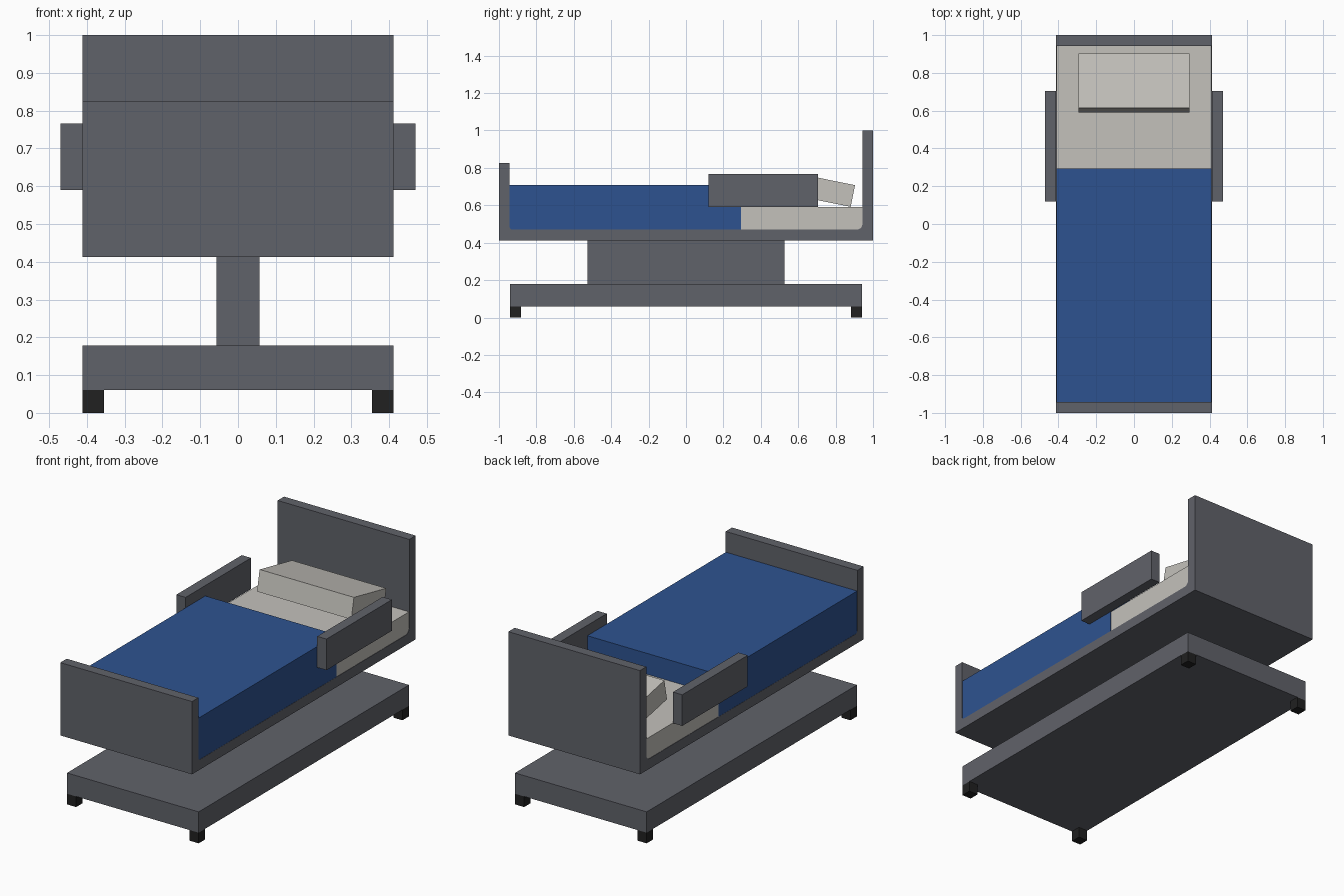
import bpy, bmesh, math

if "Cube" in bpy.data.objects:
    bpy.data.objects.remove(bpy.data.objects["Cube"])


def material(name, rgb):
    m = bpy.data.materials.new(name)
    m.diffuse_color = (*rgb, 1)
    m.use_nodes = True
    m.node_tree.nodes["Principled BSDF"].inputs["Base Color"].default_value = m.diffuse_color
    return m


GREY = material("grey frame", (0.118, 0.123, 0.144))
BLACK = material("black foot", (0.015, 0.015, 0.015))
BLUE = material("blue blanket", (0.027, 0.086, 0.28))
CREAM = material("cream linen", (0.55, 0.535, 0.5))


def finish(name, bm, mat):
    bmesh.ops.recalc_face_normals(bm, faces=bm.faces)
    me = bpy.data.meshes.new(name)
    bm.to_mesh(me)
    bm.free()
    me.materials.append(mat)
    ob = bpy.data.objects.new(name, me)
    bpy.context.collection.objects.link(ob)
    return ob


def box(name, x, y, z, mat):
    """Box from (min, max) pairs, origin at its centre."""
    bm = bmesh.new()
    bmesh.ops.create_cube(bm, size=1)
    bmesh.ops.scale(bm, vec=[b - a for a, b in (x, y, z)], verts=bm.verts)
    ob = finish(name, bm, mat)
    ob.location = [(a + b) / 2 for a, b in (x, y, z)]
    return ob


def fillet(cy, cz, r, a0, a1, n=5):
    return [(cy + r * math.cos(math.radians(a0 + (a1 - a0) * i / n)),
             cz + r * math.sin(math.radians(a0 + (a1 - a0) * i / n))) for i in range(n + 1)]


# Bed frame: U-shaped side profile with headboard, footboard and filleted inner corners
profile = [(-1, 0.413), (1, 0.413), (1, 1.0), (0.943, 1.0)]
profile += fillet(0.943 - 0.03, 0.47 + 0.03, 0.03, 0, -90)
profile += fillet(-0.943 + 0.015, 0.47 + 0.015, 0.015, -90, -180)
profile += [(-0.943, 0.825), (-1, 0.825)]
bm = bmesh.new()
face = bm.faces.new([bm.verts.new((-0.412, y, z)) for y, z in profile])
ext = bmesh.ops.extrude_face_region(bm, geom=[face])
bmesh.ops.translate(bm, vec=(0.824, 0, 0),
                    verts=[g for g in ext["geom"] if isinstance(g, bmesh.types.BMVert)])
finish("bed_frame", bm, GREY)

# Base, lifting column and feet
box("base", (-0.412, 0.412), (-0.94, 0.94), (0.06, 0.178), GREY)
box("lift_column", (-0.057, 0.057), (-0.527, 0.527), (0.178, 0.413), GREY)
for sx, side in ((-1, "left"), (1, "right")):
    for sy, end in ((-1, "front"), (1, "back")):
        xs = sorted((sx * 0.355, sx * 0.412))
        ys = sorted((sy * 0.882, sy * 0.94))
        box(f"{end}_{side}_foot", xs, ys, (0, 0.06), BLACK)
    # Side rail
    box(f"{side}_rail", sorted((sx * 0.412, sx * 0.47)), (0.12, 0.705), (0.59, 0.766), GREY)

# Mattress and blanket
box("mattress", (-0.41, 0.41), (-0.942, 0.943), (0.469, 0.59), CREAM)
box("blanket", (-0.411, 0.411), (-0.943, 0.295), (0.47, 0.708), BLUE)

# Pillow, tilted with its front edge raised
pillow = box("pillow", (-0.295, 0.295), (0.60, 0.895), (0.62, 0.738), CREAM)
pillow.location = (0, 0.7475, 0.679)
pillow.rotation_euler = (math.radians(-11.5), 0, 0)
